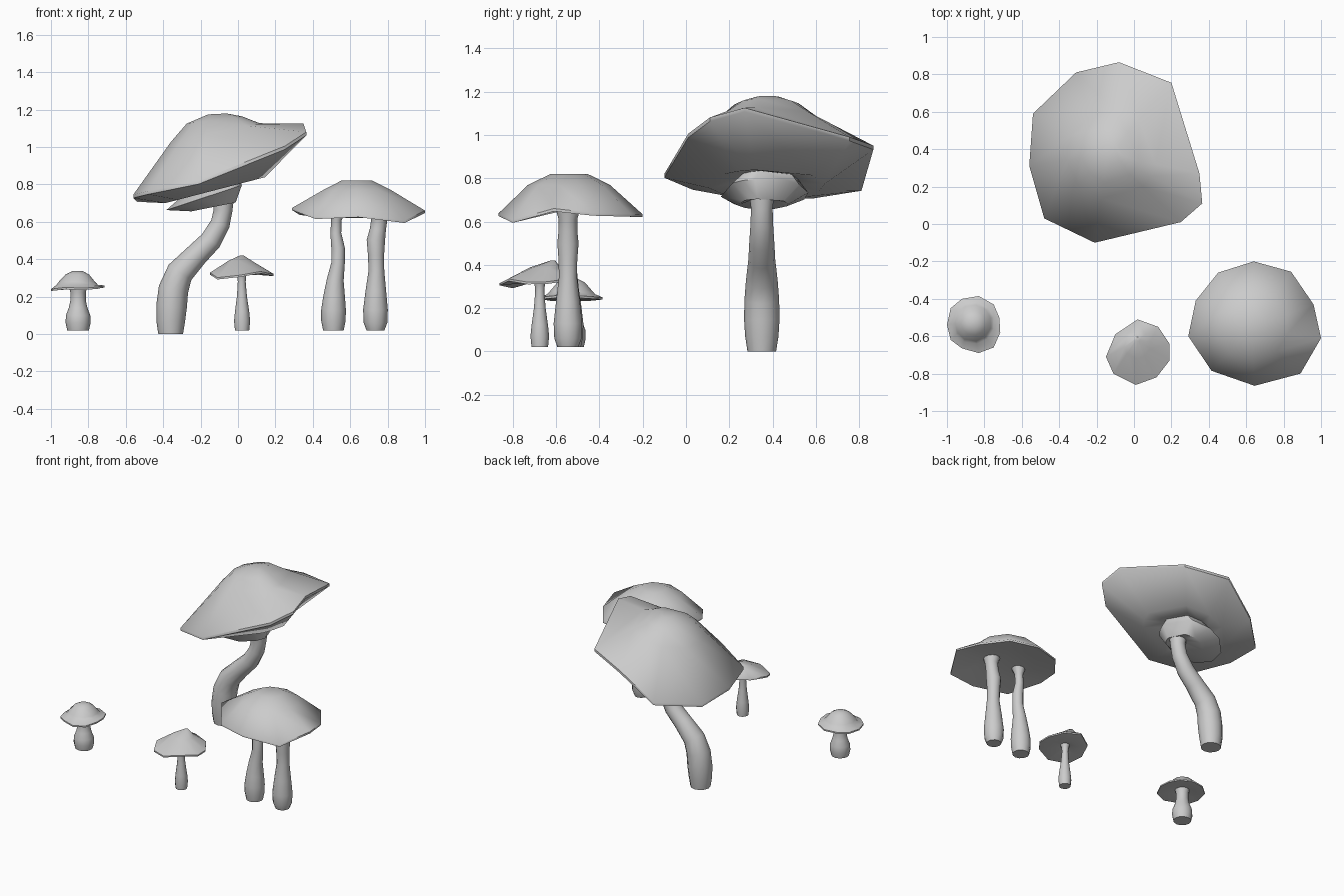
import bpy, bmesh, math
from mathutils import Vector


def loft(name, rings):
    """Skin a stack of equal-length rings, closed at both ends."""
    bm = bmesh.new()
    loops = [[bm.verts.new(p) for p in ring] for ring in rings]
    n = len(loops[0])
    for a, b in zip(loops, loops[1:]):
        for i in range(n):
            j = (i + 1) % n
            bm.faces.new((a[i], a[j], b[j], b[i]))
    bm.faces.new(loops[0])
    bm.faces.new(loops[-1])
    bmesh.ops.recalc_face_normals(bm, faces=bm.faces[:])
    mesh = bpy.data.meshes.new(name)
    bm.to_mesh(mesh)
    bm.free()
    ob = bpy.data.objects.new(name, mesh)
    bpy.context.collection.objects.link(ob)
    bpy.ops.object.select_all(action='DESELECT')
    ob.select_set(True)
    bpy.context.view_layer.objects.active = ob
    bpy.ops.object.shade_smooth_by_angle(angle=math.radians(50))
    return ob


def stem(name, y, path, sides=12):
    """Tube along (x, z, radius) points in the plane of constant y."""
    pts = [Vector((x, y, z)) for x, z, r in path]
    rings = []
    for i, p in enumerate(pts):
        t = (pts[min(i + 1, len(pts) - 1)] - pts[max(i - 1, 0)]).normalized()
        if i == 0:
            t = Vector((0, 0, 1))
        v = Vector((0, 1, 0))
        u = v.cross(t)
        r = path[i][2]
        rings.append([p + r * (math.cos(a) * u + math.sin(a) * v)
                      for a in (math.tau * k / sides for k in range(sides))])
    return loft(name, rings)


def cap(name, rim, upper, under, thick):
    """Irregular rim joined to tilted rings (cx, cy, cz, radius, slope in x)."""
    rim = [Vector(p) for p in rim]
    mid = sum(rim, Vector()) / len(rim)
    ang = [math.atan2(p.y - mid.y, p.x - mid.x) for p in rim]

    def ring(cx, cy, cz, r, s):
        return [Vector((cx + r * math.cos(a), cy + r * math.sin(a),
                        cz + s * r * math.cos(a))) for a in ang]
    low = [p - Vector((0, 0, thick)) for p in rim]
    return loft(name, [ring(*u) for u in upper] + [rim, low] + [ring(*u) for u in under])


# large leaning mushroom
stem("large_stem", 0.35, [
    (-.36, 0, .066), (-.36, .07, .077), (-.355, .15, .082), (-.345, .24, .08),
    (-.31, .33, .073), (-.22, .425, .062), (-.145, .50, .058), (-.095, .59, .052),
    (-.08, .66, .05), (-.08, .74, .06)])
cap("large_cap", [
    (-.56, .31, .745), (-.48, .03, .765), (-.21, -.10, .82), (.25, .01, 1.005),
    (.365, .11, 1.08), (.35, .27, 1.125), (.20, .755, .99), (-.08, .865, .95),
    (-.31, .81, .76), (-.54, .59, .725)],
    [(-.11, .375, 1.177, .05, .05), (-.125, .37, 1.145, .15, .13),
     (-.12, .37, 1.078, .24, .21)],
    [(-.12, .37, .77, .27, .26), (-.14, .37, .79, .15, .3),
     (-.18, .36, .73, .205, .33), (-.13, .355, .68, .12, .2),
     (-.085, .35, .70, .05, .1)], .018)

# pair of stems under one shared cap
stem("left_twin_stem", -0.54, [
    (.51, .02, .055), (.51, .07, .065), (.511, .13, .066), (.514, .2, .058),
    (.52, .29, .045), (.535, .38, .036), (.535, .46, .036), (.523, .54, .029),
    (.526, .61, .028), (.53, .67, .05)])
stem("right_twin_stem", -0.545, [
    (.735, .02, .048), (.735, .06, .063), (.735, .13, .066), (.737, .23, .055),
    (.74, .34, .042), (.738, .42, .043), (.737, .5, .049), (.748, .56, .043),
    (.755, .61, .043), (.755, .67, .06)])
cap("twin_cap", [
    (.29, -.60, .675), (.415, -.785, .628), (.645, -.865, .638), (.89, -.80, .607),
    (1.0, -.61, .66), (.96, -.43, .64), (.84, -.255, .635), (.64, -.20, .633),
    (.45, -.26, .635), (.33, -.41, .65)],
    [(.635, -.54, .82, .085, 0), (.637, -.54, .768, .19, 0)],
    [(.64, -.54, .645, .2, 0), (.64, -.54, .655, .08, 0)], .013)

# thin small mushroom
stem("thin_stem", -0.675, [
    (.022, .02, .038), (.022, .07, .043), (.022, .12, .038), (.021, .2, .027),
    (.02, .28, .021), (.02, .31, .024), (.02, .34, .035)])
cap("thin_cap", [
    (-.15, -.71, .328), (-.11, -.80, .302), (.01, -.86, .315), (.12, -.82, .335),
    (.19, -.73, .32), (.19, -.64, .322), (.13, -.55, .335), (.02, -.51, .345),
    (-.10, -.59, .34)],
    [(.02, -.615, .419, .012, 0), (.018, -.65, .388, .07, -.05)],
    [(.02, -.67, .318, .07, 0), (.02, -.675, .328, .03, 0)], .01)

# stubby small mushroom
stem("stubby_stem", -0.53, [
    (-.855, .02, .058), (-.855, .06, .067), (-.855, .1, .065), (-.855, .14, .05),
    (-.855, .18, .041), (-.855, .22, .041), (-.855, .26, .05)])
cap("stubby_cap", [
    (-1.0, -.54, .24), (-.98, -.62, .243), (-.92, -.665, .25), (-.83, -.69, .245),
    (-.75, -.66, .252), (-.715, -.58, .26), (-.72, -.50, .258), (-.75, -.43, .253),
    (-.83, -.385, .25), (-.92, -.40, .248), (-.98, -.45, .243)],
    [(-.858, -.53, .337, .028, 0), (-.858, -.53, .318, .065, 0),
     (-.86, -.53, .28, .098, 0), (-.858, -.53, .264, .112, 0)],
    [(-.857, -.53, .24, .09, 0), (-.855, -.53, .25, .04, 0)], .01)
